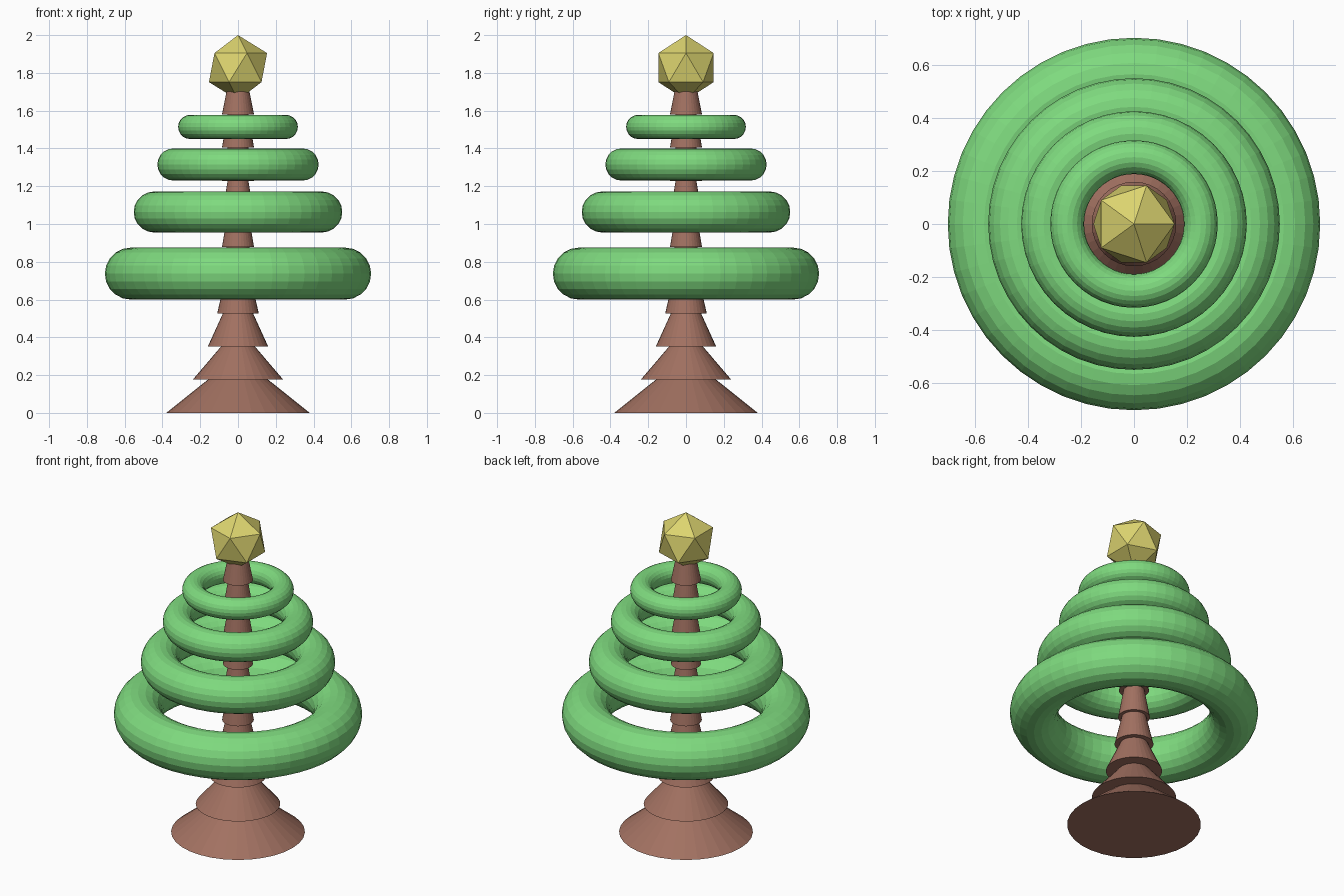
import bpy

if "Cube" in bpy.data.objects:
    bpy.data.objects.remove(bpy.data.objects["Cube"])


def material(name, rgb):
    m = bpy.data.materials.new(name)
    m.diffuse_color = (*rgb, 1)
    m.use_nodes = True
    m.node_tree.nodes["Principled BSDF"].inputs["Base Color"].default_value = m.diffuse_color
    return m


GREEN = material("leaf green", (0.21, 0.70, 0.21))
BROWN = material("bark brown", (0.36, 0.165, 0.12))
YELLOW = material("star yellow", (0.72, 0.66, 0.16))


def finish(name, mat):
    ob = bpy.context.object
    ob.name = name
    ob.data.materials.append(mat)


# Trunk: stacked flared cones, (bottom radius, top radius), equal heights
STEP = 0.1755
trunk = [(0.38, 0.16), (0.24, 0.09), (0.16, 0.08), (0.11, 0.07), (0.09, 0.06),
         (0.085, 0.055), (0.085, 0.055), (0.085, 0.055), (0.085, 0.055), (0.085, 0.05)]
for i, (r1, r2) in enumerate(trunk):
    bpy.ops.mesh.primitive_cone_add(vertices=32, radius1=r1, radius2=r2, depth=STEP,
                                    location=(0, 0, STEP * (i + 0.5)))
    finish(f"trunk_segment_{i + 1}", BROWN)

# Foliage rings: (outer radius, bottom z, top z)
rings = [(0.705, 0.60, 0.875), (0.552, 0.955, 1.172),
         (0.427, 1.23, 1.40), (0.317, 1.45, 1.578)]
for i, (outer, z0, z1) in enumerate(rings):
    tube = (z1 - z0) / 2
    bpy.ops.mesh.primitive_torus_add(major_segments=48, minor_segments=20,
                                     major_radius=outer - tube, minor_radius=tube,
                                     location=(0, 0, (z0 + z1) / 2))
    finish(f"foliage_ring_{i + 1}", GREEN)

# Faceted tree topper
bpy.ops.mesh.primitive_ico_sphere_add(subdivisions=1, radius=0.172, location=(0, 0, 1.828))
finish("tree_topper", YELLOW)
